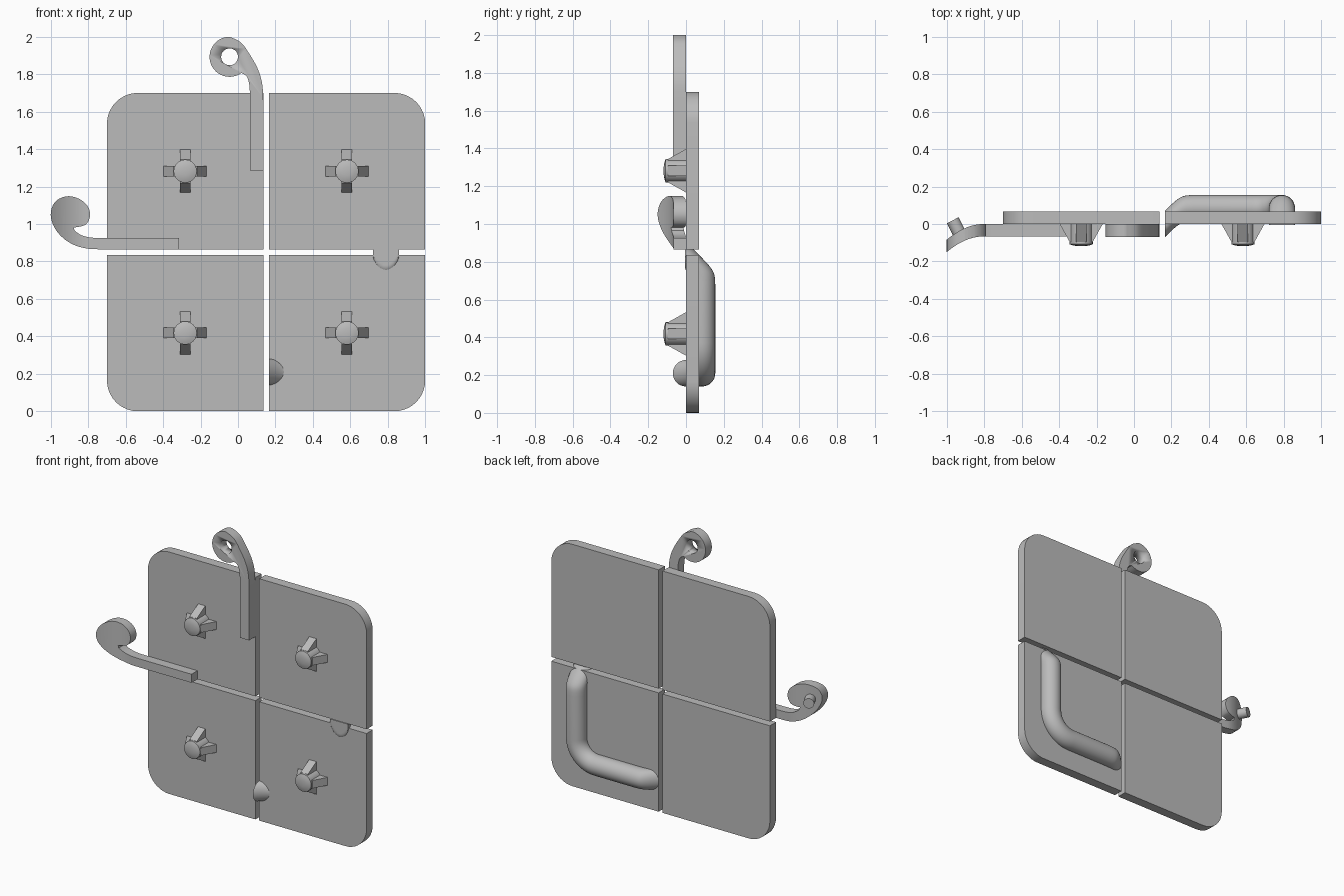
import bpy, bmesh, math
from mathutils import Vector, Matrix

if "Cube" in bpy.data.objects:
    bpy.data.objects.remove(bpy.data.objects["Cube"])

grey = bpy.data.materials.new("plain_grey")
grey.use_nodes = True
grey.diffuse_color = (0.5, 0.5, 0.5, 1)
grey.node_tree.nodes["Principled BSDF"].inputs["Base Color"].default_value = (0.5, 0.5, 0.5, 1)


def finish(name, bm, smooth=True):
    bmesh.ops.recalc_face_normals(bm, faces=bm.faces)
    me = bpy.data.meshes.new(name)
    bm.to_mesh(me)
    bm.free()
    me.materials.append(grey)
    ob = bpy.data.objects.new(name, me)
    bpy.context.collection.objects.link(ob)
    if smooth:
        bpy.ops.object.select_all(action="DESELECT")
        bpy.context.view_layer.objects.active = ob
        ob.select_set(True)
        bpy.ops.object.shade_smooth_by_angle(angle=math.radians(35))
    return ob


def slab(bm, outline, y0, y1):
    """Extrude an (x, z) outline from y0 to y1."""
    face = bm.faces.new([bm.verts.new((x, y0, z)) for x, z in outline])
    new = bmesh.ops.extrude_face_region(bm, geom=[face])["geom"]
    for v in new:
        if isinstance(v, bmesh.types.BMVert):
            v.co.y = y1


def loft(bm, rings):
    """Join rings of points into a closed tube."""
    rows = [[bm.verts.new(p) for p in ring] for ring in rings]
    n = len(rows[0])
    for a, b in zip(rows, rows[1:]):
        for i in range(n):
            bm.faces.new((a[i], a[(i + 1) % n], b[(i + 1) % n], b[i]))
    bm.faces.new(rows[0])
    bm.faces.new(rows[-1])


def arc(cx, cz, r, a0, a1, n):
    angles = [math.radians(a0 + (a1 - a0) * i / n) for i in range(n + 1)]
    return [(cx + r * math.cos(a), cz + r * math.sin(a)) for a in angles]


def spline(points, steps=5):
    """Catmull-Rom curve through the points."""
    pts = [Vector(p) for p in points]
    pts = [pts[0]] + pts + [pts[-1]]
    out = []
    for a, b, c, d in zip(pts, pts[1:], pts[2:], pts[3:]):
        for i in range(steps):
            t = i / steps
            out.append(0.5 * (2 * b + (c - a) * t + (2 * a - 5 * b + 4 * c - d) * t * t
                              + (3 * b - a - 3 * c + d) * t ** 3))
    return [tuple(p) for p in out] + [tuple(pts[-1])]


# Four plates, each rounded at its outer corner
SIZE, GAP, MID_X, MID_Z = 0.835, 0.015, 0.15, 0.85
for sx, side in ((-1, "right"), (1, "left")):
    for sz, level in ((-1, "lower"), (1, "upper")):
        lo, hi, r = GAP, GAP + SIZE, 0.165
        shape = [(lo, lo), (hi, lo)] + arc(hi - r, hi - r, r, 0, 90, 10) + [(lo, hi)]
        bm = bmesh.new()
        slab(bm, [(MID_X + sx * x, MID_Z + sz * z) for x, z in shape], 0, 0.068)
        finish(f"{level}_{side}_plate", bm)

        # Domed peg with four tapering fins in the middle of the plate
        cx, cz = MID_X + sx * 0.432, MID_Z + sz * 0.432
        bm = bmesh.new()
        profile = [(0.062, 0.01), (0.062, -0.108), (0.045, -0.114), (0.022, -0.118)]
        loft(bm, [[(x, y, z) for x, z in arc(cx, cz, r, 0, 345, 23)] for r, y in profile])
        finish(f"{level}_{side}_peg", bm)
        bm = bmesh.new()
        fin = [(0, 0.01), (0.115, 0.01), (0.115, 0), (0.062, -0.095), (0, -0.095)]
        for k in range(4):
            turn = Matrix.Translation((cx, 0, cz)) @ Matrix.Rotation(k * math.pi / 2, 4, "Y")
            loft(bm, [[turn @ Vector((x, y, w)) for x, y in fin] for w in (-0.028, 0.028)])
        finish(f"{level}_{side}_peg_fins", bm, False)

# Upright arm ending in a ring
RING = (-0.045, 1.893)
outer = spline([(0.135, 1.66), (0.129, 1.75), (0.105, 1.83), (0.06, 1.91), (0.015, 1.97), (-0.045, 2.0)])
inner = spline([(0.02, 1.806), (0.045, 1.79), (0.06, 1.745), (0.065, 1.66)])
outline = [(0.065, 1.285), (0.135, 1.285)] + outer + arc(*RING, 0.107, 98, 306, 24) + inner
bm = bmesh.new()
slab(bm, outline, -0.07, 0)
eye_arm = finish("eye_arm", bm)
bm = bmesh.new()
slab(bm, arc(*RING, 0.045, 0, 348.75, 31), -0.2, 0.2)
cutter = finish("eye_hole_cutter", bm)
cutter.hide_render = True
cutter.hide_set(True)
hole = eye_arm.modifiers.new("hole", "BOOLEAN")
hole.object = cutter
hole.operation = "DIFFERENCE"
hole.solver = "EXACT"


# Level arm with a rounded tip that curls forward
def curl(x):
    return -2.1 * max(0, -0.8 - x) ** 2


bottom = spline([(-0.72, 0.865), (-0.8, 0.868), (-0.88, 0.89), (-0.945, 0.935), (-0.987, 0.995), (-1.0, 1.06),
                 (-0.975, 1.12), (-0.915, 1.148), (-0.85, 1.135), (-0.803, 1.095), (-0.79, 1.045),
                 (-0.81, 1.0), (-0.85, 0.985), (-0.877, 0.982)])
top = spline([(-0.873, 0.965), (-0.84, 0.942), (-0.79, 0.928), (-0.72, 0.925)])
bm = bmesh.new()
slab(bm, [(-0.315, 0.865)] + bottom + top + [(-0.315, 0.925)], -0.066, 0)
for i in range(12):
    bmesh.ops.bisect_plane(bm, geom=bm.verts[:] + bm.edges[:] + bm.faces[:],
                           plane_co=(-0.8 - i * 0.017, 0, 0), plane_no=(1, 0, 0))
for v in bm.verts:
    v.co.y += curl(v.co.x)
finish("pin_arm", bm)

# Pin on the back of the curled tip
start, end = Vector((-0.92, -0.075, 1.045)), Vector((-0.968, 0.02, 1.045))
axis = (end - start).normalized()
turn = Matrix.Translation((start + end) / 2) @ axis.to_track_quat("Z", "Y").to_matrix().to_4x4()
bm = bmesh.new()
bmesh.ops.create_cone(bm, cap_ends=True, segments=24, radius1=0.035, radius2=0.035,
                      depth=(end - start).length, matrix=turn)
finish("pin", bm)

# Bent tube behind the lower left plate, slanting through the plate at both ends
X, Z, R, B = 0.79, 0.21, 0.07, 0.16
path = [(x, y, Z, 90) for x, y in spline([(0.165, 0), (0.22, 0.052), (0.265, 0.079), (0.32, 0.085)], 4)]
path += [(x, 0.085, z, 90 - 9 * i)
         for i, (x, z) in enumerate(arc(X - B, Z + B, B, -90, 0, 10))]
path += [(X, y, z, 0) for z, y in spline([(0.68, 0.085), (0.735, 0.079), (0.78, 0.052),
                                          (0.835, 0), (0.865, -0.03)], 4)]
rings = []
for x, y, z, tilt in path:
    n = Vector((math.cos(math.radians(tilt)), 0, -math.sin(math.radians(tilt))))
    ring = []
    for u, w in arc(0, 0, R, 0, 348.75, 31):
        p = Vector((x, y + w, z)) + n * u
        if z > 0.6:
            p.y = max(p.y, -0.006)
        ring.append(p)
    rings.append(ring)
bm = bmesh.new()
loft(bm, rings)
finish("bent_tube", bm)
